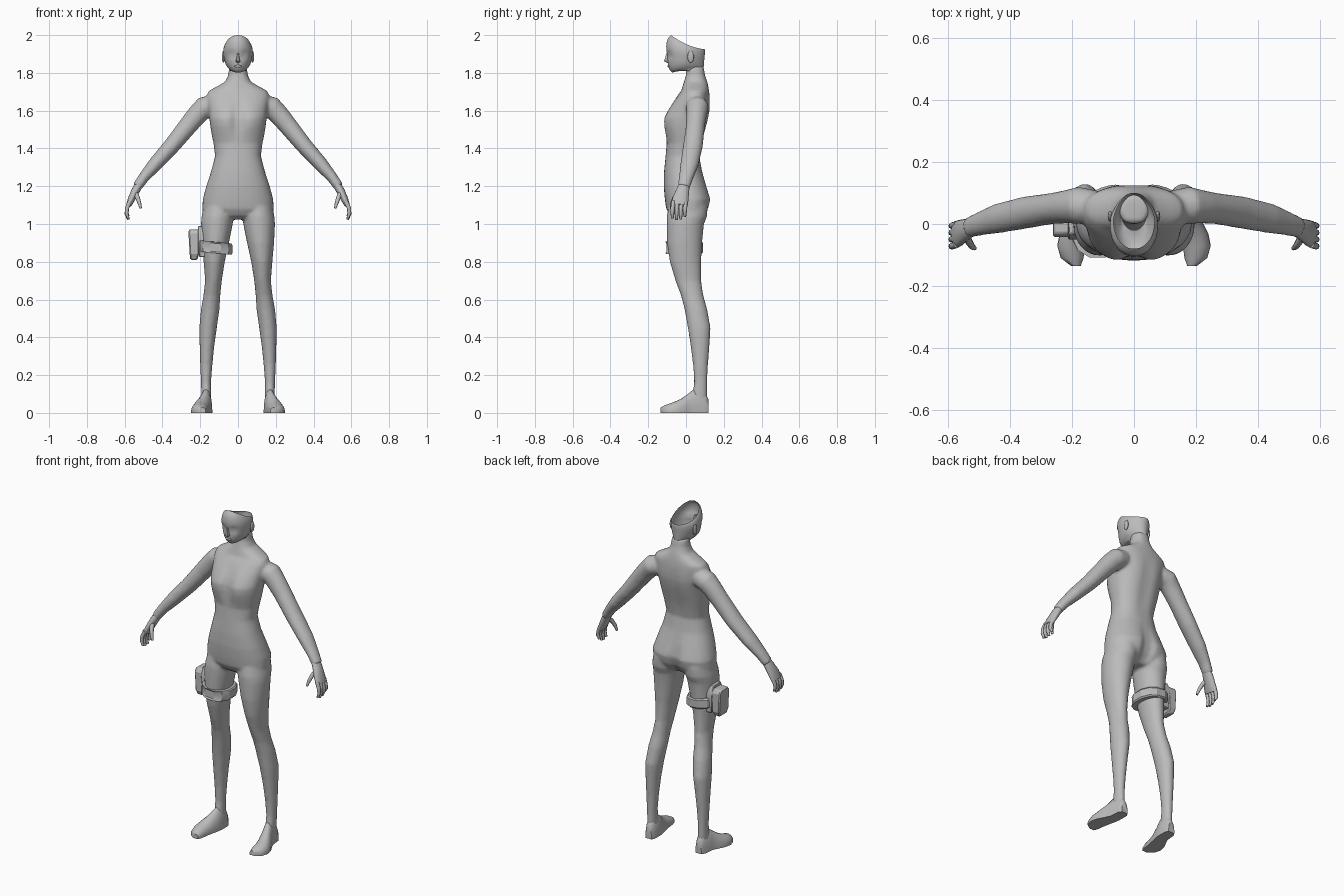
import bpy, bmesh, math
from mathutils import Vector


def material(name, v):
    m = bpy.data.materials.new(name)
    m.diffuse_color = (v, v, v, 1)
    return m


GREY = material("plain grey", 0.5)


def loft(bm, rings, caps=True):
    """Skin a list of point rings."""
    vs = [[bm.verts.new(p) for p in r] for r in rings]
    n = len(vs[0])
    for a, b in zip(vs, vs[1:]):
        for j in range(n):
            k = (j + 1) % n
            bm.faces.new((a[j], a[k], b[k], b[j]))
    if caps:
        bm.faces.new(vs[0][::-1])
        bm.faces.new(vs[-1])


def level_ring(z, xc, hw, yf, yb, n=32, power=2.0, front_dip=0, back_dip=0):
    """Horizontal superellipse, optionally creased on its centre line."""
    pts = []
    for i in range(n):
        a = 2 * math.pi * (i + 0.5) / n
        c, s = math.cos(a), math.sin(a)
        x = hw * math.copysign(abs(c) ** (2 / power), c)
        y = (yf + yb) / 2 + (yb - yf) / 2 * math.copysign(abs(s) ** (2 / power), s)
        crease = math.exp(-(x / 0.035) ** 2)
        y += front_dip * crease if s < 0 else -back_dip * crease
        pts.append((xc + x, y, z))
    return pts


def tube(bm, path, side, n=16):
    """Path of (x, y, z, in-plane radius, y radius)."""
    P = [Vector(p[:3]) for p in path]
    rings = []
    for i, p in enumerate(path):
        d = (P[min(i + 1, len(P) - 1)] - P[max(i - 1, 0)]).normalized()
        u = (Vector((0, 1, 0)) - d * d.y).normalized()
        v = d.cross(u)
        ring = []
        for j in range(n):
            a = 2 * math.pi * j / n
            q = P[i] + u * p[4] * math.cos(a) + v * p[3] * math.sin(a)
            ring.append((q.x * side, q.y, q.z))
        rings.append(ring)
    loft(bm, rings)


def finish(bm, name, angle=40, recalc=True):
    if recalc:
        bmesh.ops.recalc_face_normals(bm, faces=bm.faces[:])
    me = bpy.data.meshes.new(name)
    bm.to_mesh(me)
    bm.free()
    me.materials.append(GREY)
    ob = bpy.data.objects.new(name, me)
    bpy.context.collection.objects.link(ob)
    bpy.ops.object.select_all(action='DESELECT')
    ob.select_set(True)
    bpy.context.view_layer.objects.active = ob
    if angle:
        bpy.ops.object.shade_smooth_by_angle(angle=math.radians(angle))
    return ob


# Body: torso and neck, legs and arms fused into one skin
bm = bmesh.new()
torso = [  # z, half width, front, back, front crease, back crease
    (1.025, .09, -.055, .06, 0, 0), (1.045, .15, -.085, .10, 0, .03),
    (1.08, .188, -.105, .122, 0, .03), (1.13, .187, -.112, .135, 0, .025),
    (1.20, .168, -.118, .112, 0, .01), (1.28, .142, -.116, .085, 0, 0),
    (1.36, .121, -.108, .074, 0, .005), (1.43, .130, -.102, .088, 0, .008),
    (1.47, .139, -.112, .098, .01, .008), (1.52, .147, -.124, .112, .025, .008),
    (1.56, .152, -.125, .122, .03, .008), (1.60, .156, -.103, .129, .02, .008),
    (1.64, .162, -.075, .129, .01, .005), (1.68, .166, -.045, .125, 0, 0),
    (1.705, .155, -.025, .122, 0, 0), (1.73, .108, -.018, .118, 0, 0),
    (1.755, .066, -.01, .112, 0, 0), (1.79, .051, 0, .100, 0, 0),
    (1.835, .047, .0, .094, 0, 0)]
loft(bm, [level_ring(z, 0, w, f, b, 40, 2.3, fd, bd) for z, w, f, b, fd, bd in torso])
leg = [  # z, inner x, outer x, front, back
    (1.10, .02, .180, -.09, .115), (1.04, .022, .193, -.102, .112),
    (1.00, .028, .196, -.102, .095), (.90, .048, .191, -.10, .085),
    (.80, .070, .182, -.086, .080), (.70, .086, .174, -.056, .080),
    (.62, .094, .183, -.026, .092), (.55, .098, .196, -.008, .112),
    (.45, .112, .205, .010, .130), (.35, .126, .203, .025, .124),
    (.25, .136, .200, .038, .116), (.16, .143, .196, .043, .112),
    (.08, .143, .194, .030, .112), (.05, .143, .194, .030, .112)]
arm = [(.13, .055, 1.63, .055, .055), (.18, .06, 1.617, .058, .060),
       (.215, .056, 1.58, .054, .054), (.265, .05, 1.52, .050, .050),
       (.35, .037, 1.415, .044, .052), (.44, .018, 1.315, .038, .048),
       (.50, 0, 1.245, .029, .038), (.535, -.012, 1.195, .026, .033)]
for s in (-1, 1):
    loft(bm, [level_ring(z, s * (a + b) / 2, (b - a) / 2, f, k) for z, a, b, f, k in leg])
    tube(bm, arm, s, 24)
body = finish(bm, "body", None)
mod = body.modifiers.new("fuse", 'REMESH')
mod.mode, mod.voxel_size, mod.use_smooth_shade = 'VOXEL', 0.009, True
mod = body.modifiers.new("relax", 'SMOOTH')
mod.factor, mod.iterations = 0.5, 4
mod = body.modifiers.new("lighten", 'DECIMATE')
mod.ratio = 0.4

# Hands: palm, four curled fingers and thumb
for s, tag in ((-1, "right"), (1, "left")):
    bm = bmesh.new()
    tube(bm, [(.52, -.008, 1.215, .022, .028), (.543, -.018, 1.175, .022, .035),
              (.565, -.03, 1.13, .019, .043), (.578, -.034, 1.10, .014, .043)], s)
    for i in range(4):
        y = -.067 + .022 * i
        drop = (.008, 0, .003, .018)[i]
        tube(bm, [(.572, y, 1.12, .012, .011), (.587, y - .004, 1.085, .011, .011),
                  (.590, y - .005, 1.052 + drop / 2, .010, .010),
                  (.580, y - .005, 1.022 + drop, .006, .007)], s, 8)
    tube(bm, [(.548, -.028, 1.175, .014, .016), (.532, -.060, 1.14, .012, .012),
              (.522, -.074, 1.11, .010, .010), (.514, -.079, 1.083, .006, .006)], s, 8)
    finish(bm, tag + "_hand", 60)

    # Shoe: flat-soled sections from heel to toe
    bm = bmesh.new()
    rings = []
    for y, xc, w, h in ((.120, .166, .020, .07), (.100, .167, .031, .11), (.04, .170, .034, .125),
                        (.01, .180, .039, .10), (-.03, .195, .045, .072), (-.07, .203, .045, .055),
                        (-.11, .200, .037, .042), (-.135, .188, .016, .028)):
        ring = [(s * (xc + w * math.cos(math.pi * j / 10)), y,
                 .012 + (h - .012) * math.sin(math.pi * j / 10)) for j in range(11)]
        rings.append(ring + [(s * (xc - w), y, 0), (s * (xc + w), y, 0)])
    loft(bm, rings)
    finish(bm, tag + "_foot", 50)

# Head: open shell whose rim slopes from forehead to nape
bm = bmesh.new()
rings = []
for zf, zb, hw, yf, yb, dip in (
        (1.815, 1.80, .040, -.02, .092, 0), (1.802, 1.815, .044, -.072, .093, -.01),
        (1.815, 1.83, .054, -.086, .094, -.006), (1.835, 1.845, .063, -.094, .095, 0),
        (1.855, 1.858, .069, -.096, .096, 0), (1.875, 1.87, .073, -.098, .097, 0),
        (1.895, 1.88, .076, -.098, .098, 0), (1.915, 1.89, .078, -.104, .099, 0),
        (1.94, 1.90, .078, -.105, .100, .003), (1.965, 1.91, .076, -.102, .101, .007),
        (1.985, 1.918, .072, -.095, .101, .011), (2.0, 1.925, .066, -.080, .100, .014)):
    ring = []
    for x, y, _ in level_ring(0, 0, hw, yf, yb, 40, 2.1):
        t = (y - yf) / (yb - yf)
        z = zf + (zb - zf) * t - dip * 4 * t * (1 - t)
        if y < 0:  # eye sockets
            y += .012 * math.exp(-((abs(x) - .033) / .016) ** 2 - ((z - 1.897) / .012) ** 2)
        elif y > .02:  # narrower towards the nape
            x *= 1 - 2.2 * (y - .02)
        ring.append((x, y, z))
    rings.append(ring)
loft(bm, rings, False)
finish(bm, "head", 70, False)

# Nose: tapered wedge
bm = bmesh.new()
loft(bm, [[(-w, -.085, z), (-w * .45, y, z), (w * .45, y, z), (w, -.085, z)]
          for z, w, y in ((1.853, .010, -.098), (1.862, .015, -.117),
                          (1.880, .010, -.110), (1.908, .007, -.103))])
finish(bm, "nose", 60)


def ball(name, loc, size):
    bpy.ops.mesh.primitive_uv_sphere_add(segments=12, ring_count=8, radius=1, location=loc)
    ob = bpy.context.object
    ob.name, ob.scale = name, size
    ob.data.materials.append(GREY)
    bpy.ops.object.shade_smooth()


# Lips and ears
ball("lips", (0, -.091, 1.835), (.020, .008, .007))
for s in (-1, 1):
    ball("ear", (s * .077, .025, 1.885), (.008, .017, .032))

# Thigh strap: faceted band, slightly higher on the outside
bm = bmesh.new()
rings = []
for h, g in ((0, -.006), (.008, 0), (.052, 0), (.060, -.006)):
    rings.append([(x, y, .845 + h - .10 * (x + .115)) for x, y, _ in
                  level_ring(0, -.118, .091 + g, -.105 + g, .092 - g * -1, 12, 2.3)])
loft(bm, rings)
finish(bm, "thigh_strap", 25)


def block(name, levels, bevel):
    """Slab from (z, x0, x1, y0, y1) levels with softened edges."""
    b = bmesh.new()
    loft(b, [[(x0, y0, z), (x1, y0, z), (x1, y1, z), (x0, y1, z)] for z, x0, x1, y0, y1 in levels])
    ob = finish(b, name, 25)
    m = ob.modifiers.new("edge", 'BEVEL')
    m.width, m.segments = bevel, 1


# Holster: backing plate against the thigh and the outer pouch
block("holster_plate", [(.825, -.205, -.165, -.045, .05), (.93, -.213, -.165, -.05, .055),
                        (.955, -.213, -.16, -.045, .05), (.99, -.212, -.195, -.03, .035)], .004)
block("holster_pouch", [(.81, -.252, -.215, -.028, .038), (.84, -.256, -.207, -.042, .052),
                        (.95, -.262, -.203, -.042, .052), (.972, -.260, -.203, -.03, .04)], .006)
